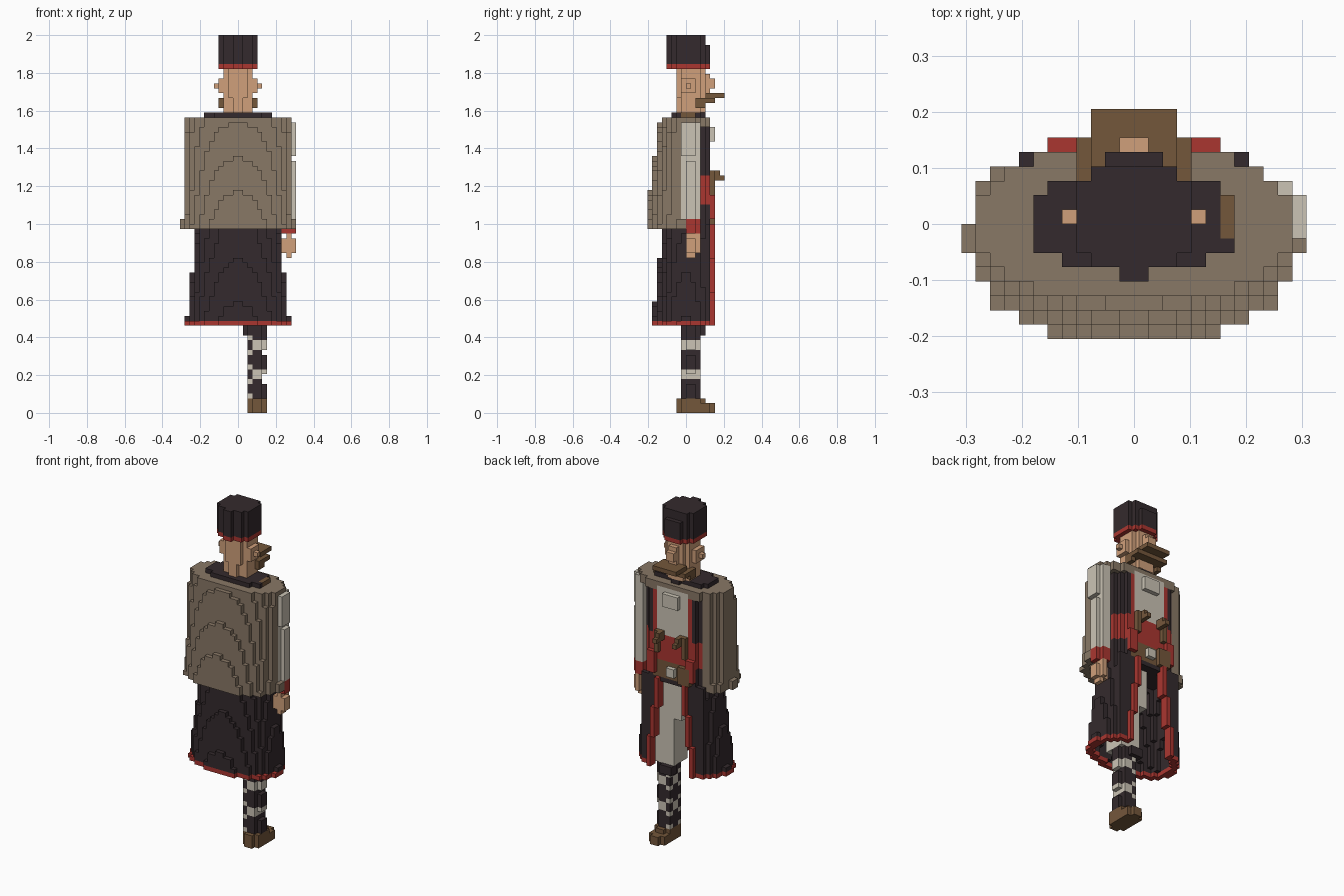
import bpy, bmesh

cube = bpy.data.objects.get("Cube")
if cube:
    bpy.data.objects.remove(cube, do_unlink=True)

V = 2 / 78  # block size
COLOURS = {
    "dark_cloth": "342a2d", "tan_wool": "897866", "off_white": "cbc4b5",
    "skin": "d0a07b", "brown_leather": "74573b", "red_trim": "aa3630",
}


def linear(hexcode):
    channels = [int(hexcode[n:n + 2], 16) / 255 for n in (0, 2, 4)]
    return tuple(((c + 0.055) / 1.055) ** 2.4 for c in channels) + (1.0,)


def make_material(name, hexcode):
    mat = bpy.data.materials.new(name)
    mat.use_nodes = True
    mat.diffuse_color = linear(hexcode)
    shader = mat.node_tree.nodes["Principled BSDF"]
    shader.inputs["Base Color"].default_value = linear(hexcode)
    shader.inputs["Roughness"].default_value = 0.9
    return mat


materials = {n: make_material(n, h) for n, h in COLOURS.items()}
blocks = {}  # cell -> (part, colour)


def put(part, colour, cells):
    for cell in cells:
        blocks[cell] = (part, colour)


def box(xs, ys, zs):
    """Inclusive block ranges."""
    return [(i, j, k) for i in range(xs[0], xs[1] + 1)
            for j in range(ys[0], ys[1] + 1) for k in range(zs[0], zs[1] + 1)]


def mirrored(cells):
    return cells + [(-1 - i, j, k) for i, j, k in cells]


def oval(k, a, back, front, power=2.0, cy=0.0):
    """One layer of blocks inside a rounded outline."""
    out = []
    for i in range(-13, 13):
        for j in range(-9, 9):
            x, y = (i + 0.5) * V, (j + 0.5) * V - cy
            b = front if y > 0 else back
            if abs(x / a) ** power + abs(y / b) ** power <= 1:
                out.append((i, j, k))
    return out


def ring(k, a, back, front, power, wall):
    inner = set(oval(k, a - wall, back - wall, front - wall, power))
    return [c for c in oval(k, a, back, front, power) if c not in inner]


# Shoe with rounded heel and toe
put("shoe", "brown_leather", box((2, 5), (-1, 4), (0, 1)) + box((3, 4), (-2, 5), (0, 1))
    + box((2, 5), (-1, 2), (2, 2)) + box((3, 4), (-2, 3), (2, 2)))

# Lower leg with crossed straps
for i, j, k in box((2, 5), (-1, 2), (3, 18)):
    if i == 5 and (j in (-1, 2) or k in (6, 7, 12)):
        continue
    across = j + 1 if i in (2, 5) else i - 2
    strap = (across + k) % 6 == 3 or (across - k) % 6 == 0
    put("leg", "off_white" if strap else "dark_cloth", [(i, j, k)])
put("leg", "dark_cloth", box((1, 3), (2, 3), (16, 17)))

# Trousers
put("trousers", "off_white", box((1, 5), (-2, 2), (18, 28)) + box((-1, 5), (-2, 2), (29, 40)))

# Flared coat skirt with red hem; the front opening widens downwards
for k in range(18, 39):
    drop = k - 18
    edge = 3 + (k < 32) + (k < 25)
    layer = ring(k, 0.2735 - 0.0029 * drop, 0.179 - 0.0029 * drop, 0.16, 2.2, 1.3 * V)
    layer = [c for c in layer if c[1] <= 4]
    layer += mirrored(box((edge, 7), (4, 4), (k, k)))
    layer = [c for c in layer if not (c[1] > 0 and -edge <= c[0] < edge)]
    put("coat_skirt", "red_trim" if k == 18 else "dark_cloth", layer)
    put("coat_skirt_trim", "red_trim", mirrored(box((edge, edge), (4, 5), (k, k))))

# Upper coat
for k in range(38, 61):
    put("coat_body", "dark_cloth", [c for c in oval(k, 0.205, 0.12, 0.15, 2.5) if c[1] <= 4])

# Shirt and coat edges
put("shirt", "off_white", box((-4, 3), (3, 4), (49, 59)) + box((-2, 1), (5, 5), (56, 58)))
put("coat_edges", "red_trim", mirrored(box((4, 4), (4, 4), (49, 58))))

# Sash, pouches and belt handles
for k in range(43, 49):
    put("sash", "red_trim", [c for c in oval(k, 0.205, 0.12, 0.15, 2.5) if 2 <= c[1] <= 4])
put("sash", "red_trim", mirrored(box((4, 5), (5, 5), (40, 44))))
put("pouches", "brown_leather", box((-5, 4), (3, 4), (39, 42)) + box((-5, -3), (5, 5), (39, 42)))
put("buckle", "off_white", box((-1, 0), (5, 5), (40, 41)))
put("belt_handles", "brown_leather",
    mirrored(box((3, 3), (5, 5), (45, 49)) + box((2, 2), (5, 7), (48, 48)) + box((2, 2), (5, 6), (49, 49))))

# Cape: wraps the back and the right side, joined over both shoulders
for k in range(38, 61):
    a = 0.3 if k < 40 else 0.288
    back = 0.2177 - 0.0036 * (k - 38)
    if k >= 60:
        layer = oval(k, a, back, 0.14, 2.3)
    else:
        layer = ring(k, a, back, 0.14, 2.3, 1.5 * V)
    if k < 59:
        layer = [c for c in layer if c[1] < -1 or -12 < c[0] < -7 or (c[1] < 0 and c[0] < 0)]
    if k < 40:
        layer.append((11, -1, k))
    keep = {"shirt", "coat_edges"}
    put("cape", "tan_wool", [c for c in layer if blocks.get(c, ("",))[0] not in keep])

# Arm, cuff and hand
put("arm", "off_white", box((9, 10), (-1, 2), (40, 59)) + box((11, 11), (-1, 1), (53, 59))
    + box((11, 11), (0, 1), (39, 51)))
put("cuff", "red_trim", box((9, 11), (0, 1), (37, 39)) + box((9, 10), (2, 2), (37, 39)))
put("hand", "skin", box((9, 11), (0, 1), (33, 35)) + box((10, 10), (0, 2), (33, 36))
    + box((10, 10), (0, 1), (32, 32)))

# Collar
put("collar", "dark_cloth", oval(61, 0.185, 0.085, 0.09, 2.5))
put("collar", "brown_leather", box((6, 6), (-1, 1), (61, 61)))

# Head, nose and ears
for k in range(62, 71):
    depth = 0.068 if k < 65 else 0.08
    put("head", "skin", oval(k, 0.088, depth, 0.08, 2.0, 0.025))
put("nose", "skin", box((-1, 0), (4, 4), (66, 69)) + box((-1, 0), (5, 5), (67, 68)))
put("ears", "skin", mirrored(box((3, 3), (-1, 1), (66, 68)) + box((4, 4), (0, 0), (67, 67))))

# Moustache
put("moustache", "brown_leather",
    box((-3, 2), (4, 7), (65, 65)) + box((-4, 3), (3, 5), (64, 64)) + mirrored(box((3, 3), (2, 3), (63, 64))))

# Tall round hat with red band and front badge
for k in range(71, 78):
    colour = "red_trim" if k == 71 else "dark_cloth"
    put("hat", colour, [c for c in oval(k, 0.108, 0.108, 0.108, 2.0, 0.013) if c[1] < 4])
    if k < 76:
        put("hat", colour, box((-2, 1), (4, 4), (k, k)))

# Turn the blocks of each part into a mesh of its exposed faces
SIDES = [(axis, s) for axis in range(3) for s in (-1, 1)]


def build(part):
    cells = {c: col for c, (p, col) in blocks.items() if p == part}
    used = sorted(set(cells.values()))
    bm = bmesh.new()
    corner = {}

    def vert(p):
        if p not in corner:
            corner[p] = bm.verts.new([n * V for n in p])
        return corner[p]

    for cell, colour in cells.items():
        for axis, s in SIDES:
            near = list(cell)
            near[axis] += s
            if tuple(near) in blocks:
                continue
            quad = []
            for u, v in ((0, 0), (1, 0), (1, 1), (0, 1)):
                p = list(cell)
                p[axis] += s > 0
                p[(axis + 1) % 3] += u
                p[(axis + 2) % 3] += v
                quad.append(vert(tuple(p)))
            face = bm.faces.new(quad if s > 0 else quad[::-1])
            face.material_index = used.index(colour)
    mesh = bpy.data.meshes.new(part)
    bm.to_mesh(mesh)
    bm.free()
    for colour in used:
        mesh.materials.append(materials[colour])
    bpy.context.scene.collection.objects.link(bpy.data.objects.new(part, mesh))


for part in sorted({p for p, _ in blocks.values()}):
    build(part)
